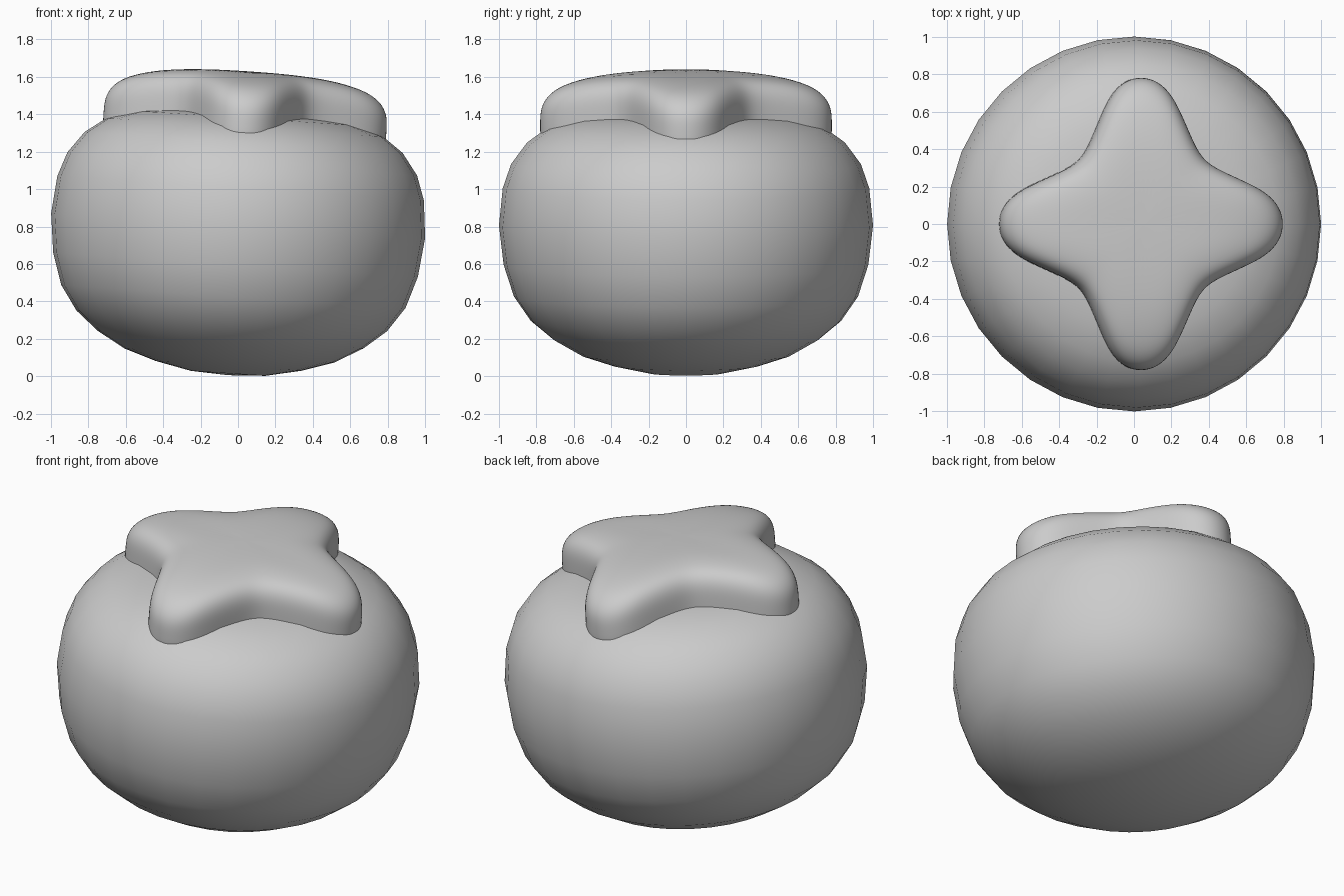
import bpy
import bmesh
from math import sin, cos, pi, radians
from mathutils import Vector, Matrix

cube = bpy.data.objects.get("Cube")
if cube:
    bpy.data.objects.remove(cube, do_unlink=True)

CENTRE_Z = 0.795
TILT = radians(3.8)

grey = bpy.data.materials.new("plain_grey")
grey.use_nodes = True
grey.diffuse_color = (0.6, 0.6, 0.6, 1)
grey.node_tree.nodes["Principled BSDF"].inputs["Base Color"].default_value = (0.6, 0.6, 0.6, 1)


def loft(name, rings, bottom=None, top=None):
    """Skin closed rings of points, with optional poles; tilt the part to one side."""
    bm = bmesh.new()
    loops = [[bm.verts.new(p) for p in ring] for ring in rings]
    n = len(loops[0])
    for low, high in zip(loops, loops[1:]):
        for i in range(n):
            j = (i + 1) % n
            bm.faces.new((low[i], low[j], high[j], high[i]))
    for pole, loop in ((bottom, loops[0]), (top, loops[-1])):
        if pole is None:
            bm.faces.new(loop)
            continue
        tip = bm.verts.new((0, 0, pole))
        for i in range(n):
            bm.faces.new((loop[i], loop[(i + 1) % n], tip))
    bmesh.ops.recalc_face_normals(bm, faces=bm.faces[:])
    mesh = bpy.data.meshes.new(name)
    bm.to_mesh(mesh)
    bm.free()
    mesh.materials.append(grey)
    mesh.shade_smooth()
    obj = bpy.data.objects.new(name, mesh)
    bpy.context.collection.objects.link(obj)
    obj.location.z = CENTRE_Z
    obj.rotation_euler.y = TILT
    return obj


# Squat round body, radius and height about its middle
profile = [(0.2, -0.78), (0.39, -0.74), (0.56, -0.685), (0.71, -0.6), (0.83, -0.5),
           (0.92, -0.37), (0.975, -0.2), (1, 0.01), (0.98, 0.21), (0.935, 0.34),
           (0.85, 0.455), (0.74, 0.535), (0.59, 0.585), (0.42, 0.61), (0.2, 0.6)]
SEGMENTS = 32
loft("body", [[(r * cos(2 * pi * i / SEGMENTS), r * sin(2 * pi * i / SEGMENTS), z)
               for i in range(SEGMENTS)] for r, z in profile],
     bottom=-0.79, top=0.57)

# Four-armed cap outline: half an arm, mirrored and turned
half = [(0.787, 0), (0.765, 0.09), (0.69, 0.17), (0.55, 0.235), (0.42, 0.29), (0.34, 0.34)]
arm = [Vector((x, -y, 0)) for x, y in half[:0:-1]] + [Vector((x, y, 0)) for x, y in half[:-1]]
outline = [Matrix.Rotation(k * pi / 2, 3, 'Z') @ p for k in range(4) for p in arm]


def cap_ring(scale, drop):
    """Scaled outline lying on a shallow dome, lowered by drop."""
    ring = []
    for p in outline:
        q = p * scale
        q.x *= 0.97
        q.z = 0.835 - 0.2 * q.length ** 3 - drop
        ring.append(q)
    return ring


# Thick cap with rounded rim, its foot sunk into the body
steps = [(0.93, 0.32), (1.0, 0.28), (1.0, 0.2), (1.0, 0.12), (0.975, 0.07),
         (0.92, 0.035), (0.82, 0.012), (0.6, 0.0), (0.3, 0.0)]
cap = loft("star_cap", [cap_ring(s, d) for s, d in steps], top=0.835)
cap.modifiers.new("smooth_surface", 'SUBSURF').levels = 2
cap.modifiers["smooth_surface"].render_levels = 2
